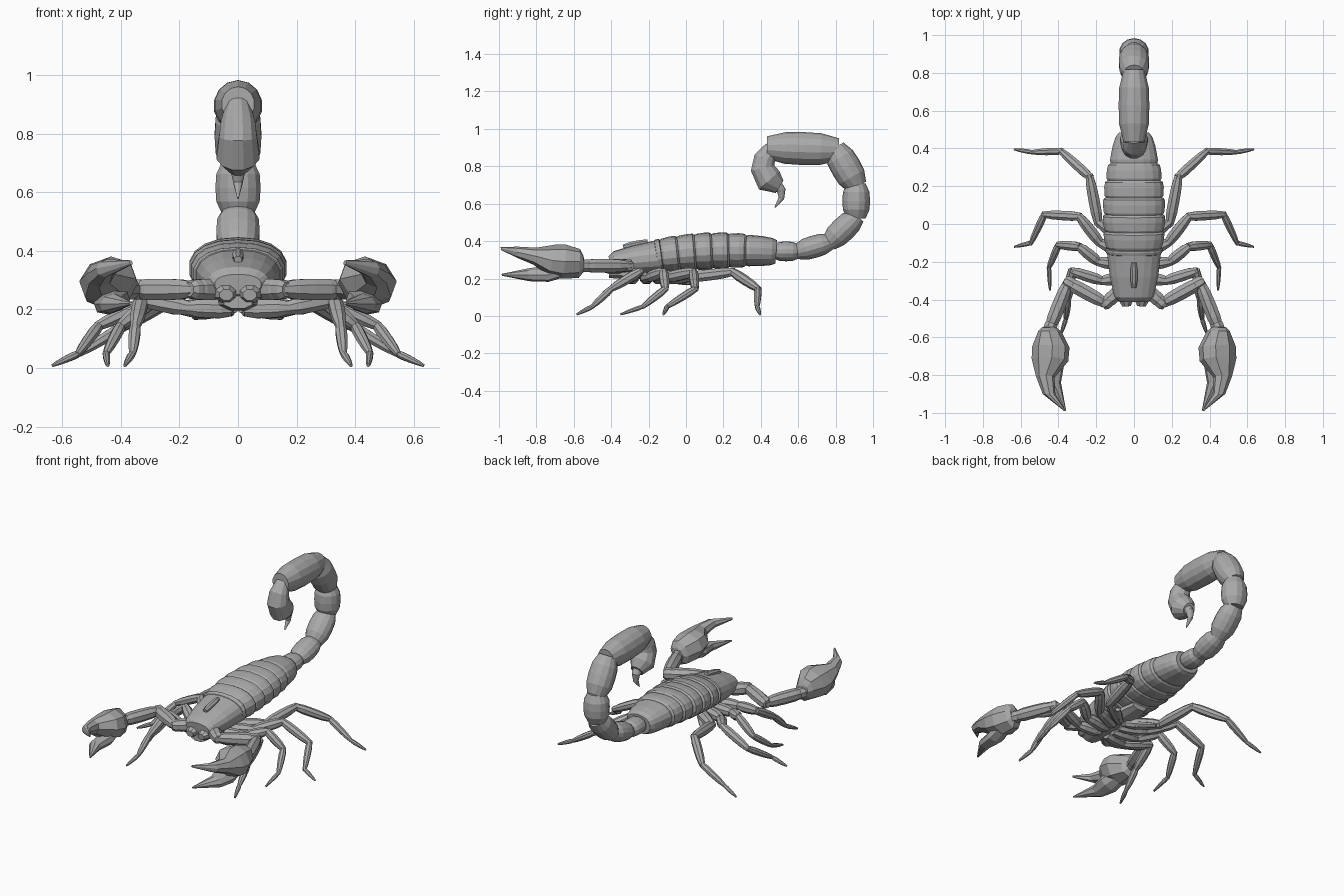
import bpy, bmesh, math
from mathutils import Vector

cube = bpy.data.objects.get("Cube")
if cube:
    bpy.data.objects.remove(cube)

shell_grey = bpy.data.materials.new("shell_grey")
shell_grey.use_nodes = True
shell_grey.diffuse_color = (0.4, 0.4, 0.4, 1)
principled = shell_grey.node_tree.nodes["Principled BSDF"]
principled.inputs["Base Color"].default_value = shell_grey.diffuse_color

SIDEWAYS = Vector((1, 0, 0))
UPWARD = Vector((0, 0, 1))


def loft(name, stations, across=None, sides=8, power=1.0):
    """Skin a row of rings, each given as (centre, half width, half height)."""
    bm = bmesh.new()
    centres = [Vector(station[0]) for station in stations]
    last = len(centres) - 1
    rings = []
    for i, (centre, width, height) in enumerate(stations):
        along = (centres[min(i + 1, last)] - centres[max(i - 1, 0)]).normalized()
        wide = across or along.cross(UPWARD).normalized()
        tall = wide.cross(along).normalized()
        ring = []
        for k in range(sides):
            angle = math.tau * (k + 0.5) / sides
            u, v = math.cos(angle), math.sin(angle)
            u = math.copysign(abs(u) ** power, u)
            v = math.copysign(abs(v) ** power, v)
            ring.append(bm.verts.new(centres[i] + wide * u * width + tall * v * height))
        rings.append(ring)
    for ring, following in zip(rings, rings[1:]):
        for k in range(sides):
            n = (k + 1) % sides
            bm.faces.new((ring[k], ring[n], following[n], following[k]))
    bm.faces.new(rings[0])
    bm.faces.new(rings[-1])
    bmesh.ops.recalc_face_normals(bm, faces=bm.faces)
    mesh = bpy.data.meshes.new(name)
    bm.to_mesh(mesh)
    bm.free()
    mesh.materials.append(shell_grey)
    part = bpy.data.objects.new(name, mesh)
    bpy.context.collection.objects.link(part)


def barrel(name, start, end, first_radius, last_radius, widen=1.0, across=None, sides=8):
    """A swollen segment, pinched at both ends and slightly overlapping its neighbours."""
    start, end = Vector(start), Vector(end)
    rings = 5
    stations = []
    for i in range(rings):
        f = i / (rings - 1)
        swell = 0.68 + 0.32 * abs(math.sin(math.pi * f)) ** 0.4
        radius = (first_radius + (last_radius - first_radius) * f) * swell
        stations.append((start.lerp(end, f * 1.1 - 0.05), radius * widen, radius))
    loft(name, stations, across, sides)


def trunk_ring(y, scale):
    """Trunk section: the sides and back are shallow arcs, the belly slopes."""
    width = 0.165 - 0.4 * (y - 0.05) ** 2
    top = 0.445 - 0.35 * (y - 0.17) ** 2
    belly = 0.24 + 0.07 * y
    return ((0, y, (top + belly) / 2), width * scale, (top - belly) / 2 * scale)


# Overlapping trunk plates
edges = [0.09 * i - 0.13 for i in range(6)] + [0.475]
edges.insert(0, edges[0] - 0.03)
for i, (front, back) in enumerate(zip(edges, edges[1:])):
    span = back - front
    rings = [trunk_ring(front + span * f, scale)
             for f, scale in ((-0.05, 0.9), (0.12, 0.98), (0.6, 1.02), (0.9, 1.01), (1.05, 0.9))]
    loft(f"trunk_plate_{i + 1}", rings, SIDEWAYS, sides=18, power=0.88)

# Head shield widens and rises quickly from its blunt front
shield = []
for f in (0, 0.1, 0.5, 1):
    growth = f ** 0.4
    centre = (0, 0.27 * f - 0.41, 0.285 + 0.03 * f)
    shield.append((centre, 0.08 + 0.066 * growth, 0.035 + 0.057 * growth))
loft("head_shield", shield, SIDEWAYS, sides=18, power=0.88)
barrel("eye_mound", (0, -0.33, 0.37), (0, -0.21, 0.395), 0.02, 0.02, across=SIDEWAYS)
barrel("breast_plate", (0, -0.39, 0.225), (0, 0.03, 0.235), 0.035, 0.035, widen=2.2, across=SIDEWAYS)

# Tail segments grow deeper towards the tip
tail_joints = [(0.47, 0.345), (0.6, 0.345), (0.77, 0.395), (0.91, 0.53),
               (0.91, 0.7), (0.8, 0.89), (0.45, 0.9)]
for i, (start, end) in enumerate(zip(tail_joints, tail_joints[1:])):
    depth = 0.053 + 0.007 * i
    barrel(f"tail_segment_{i + 1}", (0, *start), (0, *end), depth, depth,
           widen=1.25 - 0.06 * i, across=SIDEWAYS, sides=14)


def tail_end(name, profile):
    loft(name, [((0, y, z), radius, radius) for y, z, radius in profile], SIDEWAYS, sides=12)


tail_end("venom_bulb", [(0.46, 0.9, 0.04), (0.42, 0.84, 0.06), (0.41, 0.79, 0.067),
                        (0.445, 0.725, 0.076), (0.5, 0.69, 0.04)])
tail_end("stinger", [(0.48, 0.7, 0.035), (0.51, 0.67, 0.025), (0.51, 0.63, 0.016), (0.475, 0.58, 0.003)])

# Walking legs, front pair first: plan positions of hip, knee, shin, ankle and toe
LEG_PLANS = [
    [(0.17, -0.3), (0.33, -0.25), (0.35, -0.4), (0.36, -0.5), (0.385, -0.58)],
    [(0.19, -0.2), (0.29, -0.12), (0.4, -0.11), (0.45, -0.23), (0.445, -0.345)],
    [(0.18, -0.1), (0.29, 0.04), (0.475, 0.05), (0.545, -0.1), (0.63, -0.12)],
    [(0.19, 0.01), (0.235, 0.25), (0.385, 0.385), (0.54, 0.38), (0.63, 0.395)],
]
LEG_PARTS = ("hip", "thigh", "shin", "ankle", "foot")
LEG_HEIGHTS = (0.2, 0.205, 0.235, 0.145, 0.05, 0.01)
LEG_RADII = (0.036, 0.034, 0.03, 0.024, 0.016, 0.008)

# Pincer arm joints in plan
ARM_PARTS = ("shoulder", "upper_arm", "forearm")
ARM_PLAN = [(0.05, -0.33), (0.15, -0.42), (0.35, -0.31), (0.445, -0.55)]
ARM_HEIGHT = 0.268

# Claw rings: centre, half width, half height
CLAW = [((0.45, -0.545, 0.28), 0.035, 0.04), ((0.445, -0.57, 0.28), 0.06, 0.08),
        ((0.44, -0.65, 0.29), 0.1, 0.09), ((0.445, -0.72, 0.3), 0.1, 0.08),
        ((0.47, -0.81, 0.32), 0.05, 0.045), ((0.45, -0.9, 0.34), 0.034, 0.03),
        ((0.365, -0.99, 0.36), 0.005, 0.008)]
FINGER = [((0.44, -0.65, 0.25), 0.05, 0.04), ((0.43, -0.74, 0.225), 0.065, 0.04),
          ((0.43, -0.84, 0.22), 0.045, 0.033), ((0.365, -0.985, 0.22), 0.005, 0.005)]

for label, mirror in (("left", 1), ("right", -1)):
    def place(x, y, z):
        return Vector((x * mirror, y, z))

    # Legs
    for i, plan in enumerate(LEG_PLANS):
        root = (0.03, 0.06 * i - 0.28)
        joints = [place(*spot, height) for spot, height in zip([root] + plan, LEG_HEIGHTS)]
        for k, part in enumerate(LEG_PARTS):
            barrel(f"{label}_leg_{i + 1}_{part}", joints[k], joints[k + 1], LEG_RADII[k], LEG_RADII[k + 1])

    # Arms, with a short knob over each joint
    joints = [place(*spot, ARM_HEIGHT) for spot in ARM_PLAN]
    for part, start, end in zip(ARM_PARTS, joints, joints[1:]):
        barrel(f"{label}_{part}", start, end, 0.037, 0.042)
        reach = (end - start).normalized() * 0.04
        barrel(f"{label}_{part}_knob", end - reach, end + reach / 2, 0.037, 0.037)

    # Claws lean so that the inner edge is higher
    lean = Vector((math.cos(0.35), 0, -mirror * math.sin(0.35)))
    for part, rings in (("claw", CLAW), ("claw_finger", FINGER)):
        loft(f"{label}_{part}", [(place(*centre), w, h) for centre, w, h in rings], lean)

    # Mouth fang and belly comb
    barrel(f"{label}_fang", place(0.045, -0.34, 0.26), place(0.04, -0.43, 0.25), 0.04, 0.03, widen=1.2)
    barrel(f"{label}_belly_comb", place(0.02, -0.12, 0.2), place(0.14, 0.02, 0.175), 0.02, 0.015, widen=1.5)
